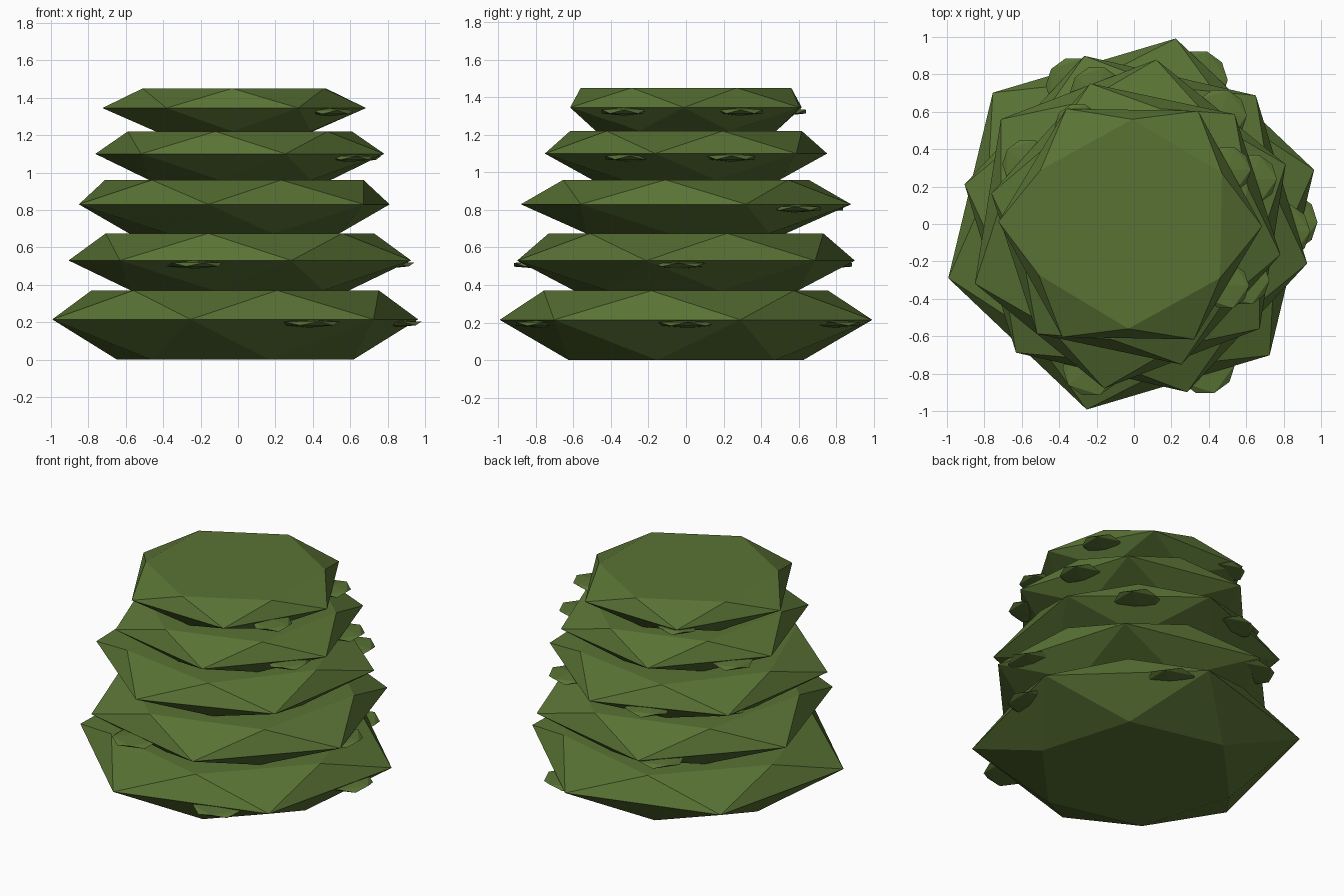
import bpy, bmesh
from math import cos, sin, radians
from mathutils import Vector

if "Cube" in bpy.data.objects:
    bpy.data.objects.remove(bpy.data.objects["Cube"])

leaf = bpy.data.materials.new("leaf_green")
leaf.diffuse_color = (0.10, 0.17, 0.035, 1)
leaf.use_nodes = True
leaf.node_tree.nodes["Principled BSDF"].inputs["Base Color"].default_value = leaf.diffuse_color


def finish(name, bm):
    bmesh.ops.recalc_face_normals(bm, faces=bm.faces)
    me = bpy.data.meshes.new(name)
    bm.to_mesh(me)
    bm.free()
    me.materials.append(leaf)
    ob = bpy.data.objects.new(name, me)
    bpy.context.collection.objects.link(ob)
    return ob


def ring(bm, r, z, turn, cx=0.0):
    return [bm.verts.new((cx + r * cos(radians(turn + 60 * i)), r * sin(radians(turn + 60 * i)), z))
            for i in range(6)]


def foliage_tier(name, z0, zm, z1, rb, rm, rt, turn, cx):
    # six-sided faceted layer: wide middle ring, end rings turned half a step
    bm = bmesh.new()
    mid = ring(bm, rm, zm, turn, cx)
    for r, z in ((rb, z0), (rt, z1)):
        end = ring(bm, r, z, turn + 30, cx)
        bm.faces.new(end)
        for i in range(6):
            j = (i + 1) % 6
            bm.faces.new((mid[i], mid[j], end[i]))
            bm.faces.new((mid[j], end[j], end[i]))
    finish(name, bm)


def leaf_clump(name, x, y, z, r):
    # flat faceted clump poking out of a tier rim
    bm = bmesh.new()
    bmesh.ops.create_icosphere(bm, subdivisions=1, radius=1)
    bmesh.ops.scale(bm, verts=bm.verts, vec=(r, r, 0.022))
    bmesh.ops.translate(bm, verts=bm.verts, vec=Vector((x, y, z)))
    finish(name, bm)


# stacked tiers: bottom z, middle z, top z, bottom / middle / top radius, turn, x offset
tiers = [
    (0.00, 0.215, 0.37, 0.65, 1.02, 0.79, 16.5, -0.015),
    (0.37, 0.53, 0.675, 0.61, 0.94, 0.75, 47, 0.01),
    (0.675, 0.83, 0.96, 0.57, 0.89, 0.70, 21, -0.02),
    (0.96, 0.10 + 1.0, 1.22, 0.51, 0.79, 0.63, 48, 0.01),
    (1.22, 1.345, 1.45, 0.48, 0.705, 0.56, -1, -0.02),
]
for n, t in enumerate(tiers):
    foliage_tier(f"foliage_tier_{n + 1}", *t)

# rim clumps per tier: radius, then centres
clumps = [
    (0.18, [(0.82, 0.01), (0.38, -0.75), (0.34, 0.77)]),
    (0.17, [(0.79, -0.04), (-0.23, -0.77), (-0.32, 0.74)]),
    (0.16, [(0.46, 0.58), (-0.58, 0.42), (-0.20, 0.70)]),
    (0.15, [(0.63, 0.24), (0.59, -0.30), (-0.57, 0.32)]),
    (0.14, [(0.49, -0.33), (0.50, 0.29), (-0.30, 0.52)]),
]
for n, (r, spots) in enumerate(clumps):
    for k, (x, y) in enumerate(spots):
        leaf_clump(f"leaf_clump_{n + 1}_{k + 1}", x, y, tiers[n][1] - 0.022, r)
